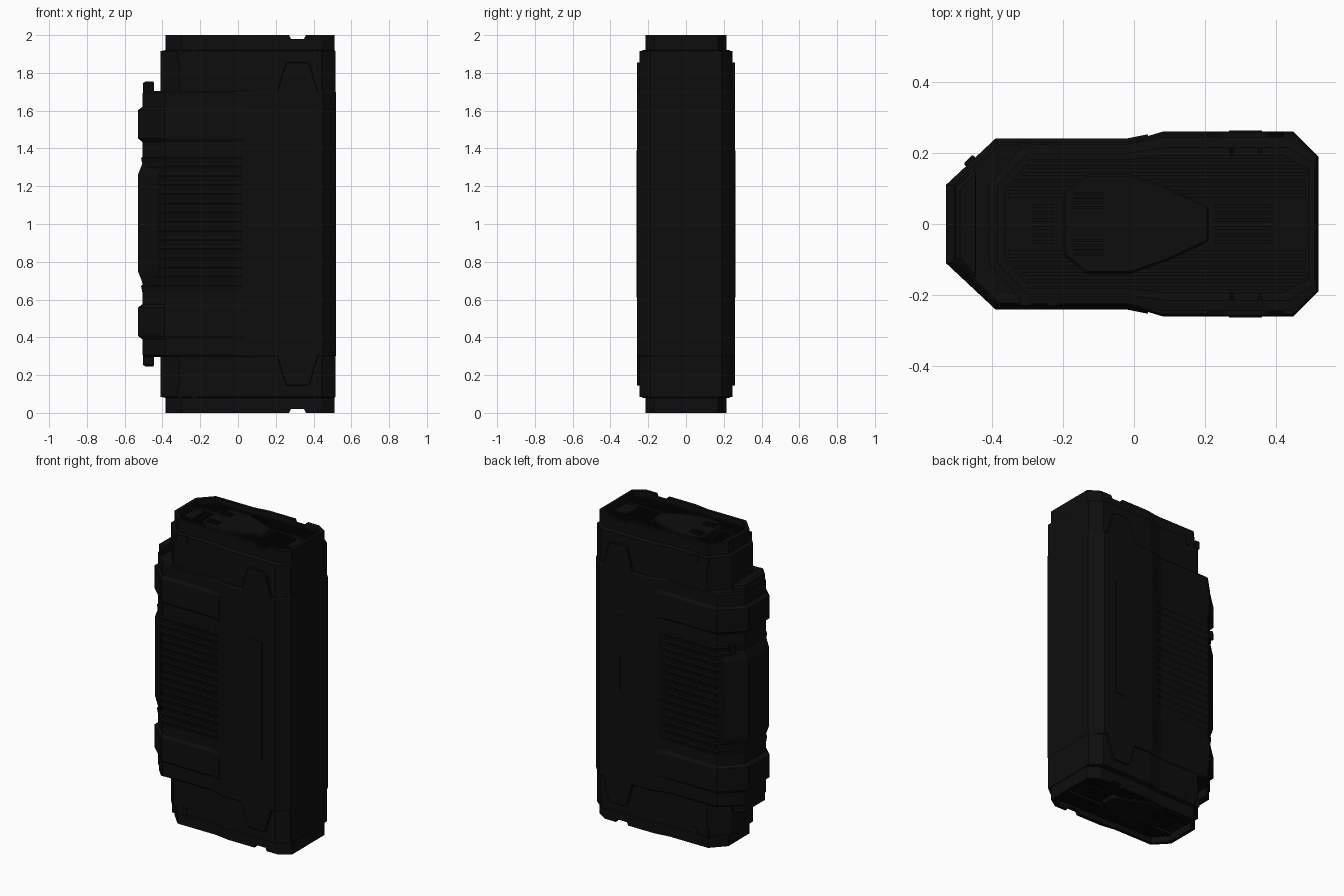
import bpy, bmesh
from mathutils import Vector

if "Cube" in bpy.data.objects:
    bpy.data.objects.remove(bpy.data.objects["Cube"])

black = bpy.data.materials.new("matte black")
black.use_nodes = True
black.diffuse_color = (0.0042, 0.0042, 0.0042, 1)
black.node_tree.nodes["Principled BSDF"].inputs["Base Color"].default_value = black.diffuse_color


def loft(name, rings, bevel=0.0):
    """Join rings of 3D points with equal counts and cap both ends."""
    bm = bmesh.new()
    loops = [[bm.verts.new(p) for p in ring] for ring in rings]
    n = len(loops[0])
    for a, b in zip(loops, loops[1:]):
        for i in range(n):
            j = (i + 1) % n
            bm.faces.new((a[i], a[j], b[j], b[i]))
    bm.faces.new(loops[0][::-1])
    bm.faces.new(loops[-1])
    bmesh.ops.recalc_face_normals(bm, faces=bm.faces)
    mesh = bpy.data.meshes.new(name)
    bm.to_mesh(mesh)
    bm.free()
    mesh.materials.append(black)
    obj = bpy.data.objects.new(name, mesh)
    bpy.context.collection.objects.link(obj)
    if bevel:
        mod = obj.modifiers.new("edge bevel", 'BEVEL')
        mod.width = bevel
        mod.segments = 1
    return obj


def at_z(outline, z):
    return [(x, y, z) for x, y in outline]


def at_y(outline, y):
    return [(x, y, z) for x, z in outline]


def sym(half):
    """Mirror a half outline across the x axis."""
    return half + [(x, -y) for x, y in reversed(half)]


def box(name, x0, x1, y0, y1, z0, z1, bevel=0.0):
    rect = [(x0, y0), (x1, y0), (x1, y1), (x0, y1)]
    return loft(name, [at_z(rect, z0), at_z(rect, z1)], bevel)


def case(x0, xc, ya, yb, x1, y0=0.11, yr=0.19):
    """Case section: chamfered ends and a slightly wider right half."""
    return sym([(x0, y0), (xc, ya), (-0.02, ya), (0.08, yb), (x1 - 0.07, yb), (x1, yr)])


def wrap(x0, xc, ya, y0=0.11, end=0.04, ye=0.253):
    """Section of a sleeve around the narrow end."""
    return sym([(x0, y0), (xc, ya), (-0.02, ya), (end, ye)])


# Core with stepped ends and a sunken floor at both ends
inner = case(-0.362, -0.29, 0.18, 0.193, 0.49, 0.10, 0.155)
cap = case(-0.385, -0.30, 0.2, 0.215, 0.51, 0.11, 0.17)
neck = case(-0.41, -0.31, 0.225, 0.245, 0.515)
half = [(inner, 0.05), (inner, 0), (cap, 0), (cap, 0.08), (neck, 0.085), (neck, 0.32)]
core = loft("core", [at_z(o, z) for o, z in half] + [at_z(o, 2 - z) for o, z in reversed(half)])

# Main shell
shell = case(-0.505, -0.387, 0.23, 0.26, 0.52)
lip = case(-0.497, -0.38, 0.223, 0.254, 0.516)
loft("main_shell", [at_z(lip, 0.297), at_z(shell, 0.306), at_z(shell, 1.694), at_z(lip, 1.703)])

# Bands round the narrow end
for name, z0, z1 in (("lower_band", 0.39, 0.575), ("upper_band", 1.435, 1.62)):
    a, b = wrap(-0.507, -0.387, 0.23, ye=0.247), wrap(-0.53, -0.39, 0.241)
    loft(name, [at_z(a, z0), at_z(b, z0 + 0.018), at_z(b, z1 - 0.018), at_z(a, z1)])

# Sloping grip ribs between the bands
for i in range(15):
    z = 0.64 + i * 0.0485
    low = wrap(-0.507, -0.385, 0.231, end=0.02, ye=0.243)
    high = wrap(-0.513, -0.39, 0.24, end=0.02, ye=0.247)
    loft("grip_rib", [at_z(low, z), at_z(high, z + 0.03), at_z(low, z + 0.036)])

# Raised end grip
a = sym([(-0.502, 0.112), (-0.40, 0.212)])
b = sym([(-0.53, 0.108), (-0.42, 0.212)])
loft("end_grip", [at_z(a, 0.68), at_z(b, 0.75), at_z(b, 1.26), at_z(a, 1.33)])

# Side panels and trapezoid tabs on front and back
panel = [(0.268, 0.61), (0.36, 0.61), (0.36, 1.39), (0.268, 1.39),
         (0.268, 1.15), (0.295, 1.12), (0.295, 0.9), (0.268, 0.87)]
for side, label in ((-1, "front"), (1, "back")):
    loft(label + "_panel", [at_y(panel, side * 0.25), at_y(panel, side * 0.263)])
    for s, level in ((-1, "lower"), (1, "upper")):
        tab = [(0.205, 1 + s * 0.69), (0.25, 1 + s * 0.845), (0.265, 1 + s * 0.855),
               (0.365, 1 + s * 0.855), (0.38, 1 + s * 0.845), (0.425, 1 + s * 0.69)]
        loft(f"{label}_{level}_tab", [at_y(tab, side * 0.2), at_y(tab, side * 0.26)], 0.003)
        # Small square studs on the neck
        for x in (-0.305, -0.23):
            z = 1 + s * 0.895
            box("neck_stud", x - 0.015, x + 0.015, side * 0.21, side * 0.23, z - 0.025, z + 0.025)

# Details repeated on both ends
plate = sym([(-0.2, 0.085), (-0.135, 0.14), (-0.01, 0.14), (0.09, 0.105), (0.21, 0.05)])
collar = sym([(-0.503, 0.10), (-0.455, 0.15), (-0.445, 0.15), (-0.445, 0.10)])
collar_tip = sym([(-0.49, 0.095), (-0.455, 0.135), (-0.447, 0.135), (-0.447, 0.095)])
notch = [(0.255, 1.03), (0.28, 0.98), (0.35, 0.98), (0.375, 1.03)]
for s, level in ((-1, "bottom"), (1, "top")):
    def z(h):
        return 1 + s * h

    loft(level + "_plate", [at_z(plate, z(0.94)), at_z(plate, z(0.978))], 0.006)
    loft(level + "_collar", [at_z(collar, z(0.69)), at_z(collar, z(0.745)), at_z(collar_tip, z(0.755))])
    # Long floor ribs
    for side in (-1, 1):
        for i in range(6):
            y = 0.075 + i * 0.02
            left = -0.355 + max(0, y - 0.09) * 0.85
            box(level + "_floor_rib", left, 0.485 - max(0, y - 0.15) * 0.7,
                side * y, side * (y + 0.011), z(0.94), z(0.966))
        # Contact slots on the plate
        for i in range(4):
            y = side * (0.047 + i * 0.013)
            box(level + "_contact", -0.17, -0.085, y - 0.003, y + 0.003, z(0.97), z(0.983))
    # Short crossbars beside the plate
    for x0, x1 in ((-0.285, -0.225), (0.23, 0.385)):
        for i in range(6):
            y = -0.05 + i * 0.02
            box(level + "_crossbar", x0, x1, y - 0.005, y + 0.005, z(0.94), z(0.962))
    # Rim notch
    cutter = loft(level + "_notch_cutter",
                  [at_y([(x, 1 + s * h) for x, h in notch], y) for y in (-0.3, 0.3)])
    cutter.hide_render = True
    cutter.hide_set(True)
    mod = core.modifiers.new("rim notch", 'BOOLEAN')
    mod.operation = 'DIFFERENCE'
    mod.solver = 'EXACT'
    mod.object = cutter

# Small latch on the back chamfer
d = Vector((-0.707, 0.707, 0))
t = Vector((0.707, 0.707, 0))
c = Vector((-0.455, 0.17, 0))
foot = [c + t * u + d * v for u, v in ((-0.018, -0.03), (0.018, -0.03), (0.018, 0.018), (-0.018, 0.018))]
loft("latch", [[p + Vector((0, 0, h)) for p in foot] for h in (1.32, 1.37)], 0.004)
